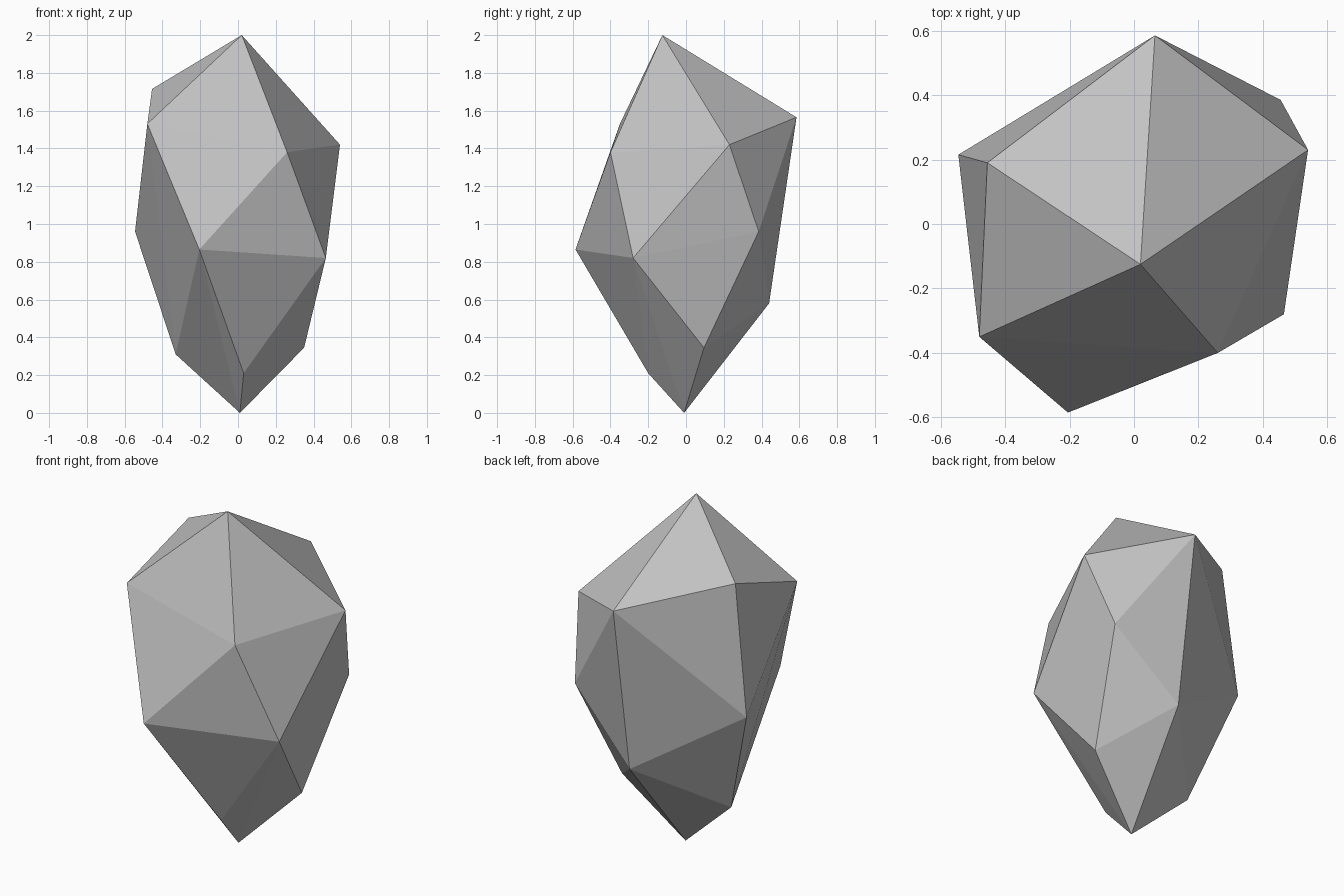
import bpy
import bmesh

# Remove the default object if present
default_object = bpy.data.objects.get("Cube")
if default_object:
    bpy.data.objects.remove(default_object, do_unlink=True)


def make_material(name, colour):
    material = bpy.data.materials.new(name)
    material.use_nodes = True
    material.diffuse_color = colour
    shader = next(node for node in material.node_tree.nodes
                  if node.type == "BSDF_PRINCIPLED")
    shader.inputs["Base Color"].default_value = colour
    return material


def make_hull(name, corners, material):
    """Wrap a faceted convex skin around the given corners."""
    shape = bmesh.new()
    for corner in corners:
        shape.verts.new(corner)
    bmesh.ops.convex_hull(shape, input=shape.verts[:])
    bmesh.ops.recalc_face_normals(shape, faces=shape.faces[:])
    for face in shape.faces:
        face.smooth = False
    mesh = bpy.data.meshes.new(name)
    shape.to_mesh(mesh)
    shape.free()
    mesh.materials.append(material)
    rock = bpy.data.objects.new(name, mesh)
    bpy.context.collection.objects.link(rock)
    return rock


# Peak and foot of the stone
peak = (0.02, -0.125, 2.0)
foot = (0.01, -0.01, 0.0)

# Rings of corners between them
shoulder_ring = [
    (-0.455, 0.19, 1.715),
    (-0.48, -0.35, 1.53),
    (0.26, -0.40, 1.38),
    (0.54, 0.23, 1.42),
    (0.065, 0.585, 1.565),
]
waist_ring = [
    (-0.545, 0.215, 0.96),
    (-0.205, -0.585, 0.865),
    (0.465, -0.28, 0.82),
    (0.455, 0.385, 0.96),
    (0.06, 0.44, 0.58),
]
lower_ring = [
    (-0.33, 0.05, 0.31),
    (0.03, -0.20, 0.21),
    (0.35, 0.095, 0.345),
]

# Single grey stone
grey = make_material("stone grey", (0.54, 0.54, 0.54, 1.0))
make_hull("rock", [peak, *shoulder_ring, *waist_ring, *lower_ring, foot], grey)
